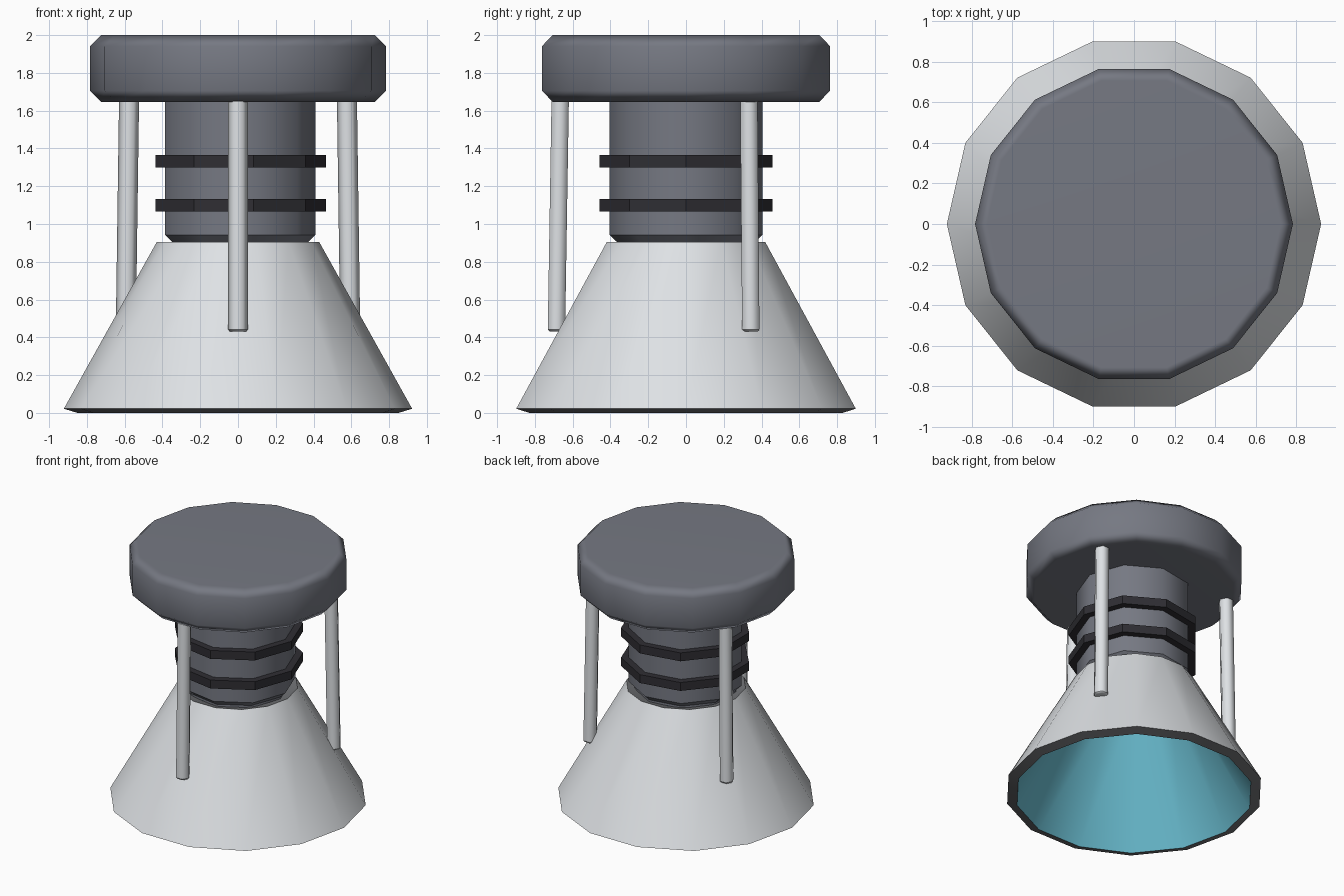
import bpy, bmesh, math
from mathutils import Vector

if "Cube" in bpy.data.objects:
    bpy.data.objects.remove(bpy.data.objects["Cube"])


def mat(name, rgb):
    m = bpy.data.materials.new(name)
    m.diffuse_color = (*rgb, 1)
    m.use_nodes = True
    m.node_tree.nodes["Principled BSDF"].inputs["Base Color"].default_value = m.diffuse_color
    return m


slate = mat("slate_grey", (0.18, 0.19, 0.225))
light = mat("light_grey", (0.73, 0.755, 0.78))
rim = mat("rim_grey", (0.16, 0.165, 0.175))
dark = mat("dark_grey", (0.028, 0.027, 0.033))
teal = mat("teal", (0.15, 0.53, 0.66))


def lathe(name, profile, sides, mats, smooth, closed=False, ring_mats=None,
          sharp_rings=()):
    """Revolve (radius, z) points; open profiles get end caps."""
    bm = bmesh.new()
    rings = [[bm.verts.new((r * math.cos(math.tau * i / sides),
                            r * math.sin(math.tau * i / sides), z))
              for i in range(sides)] for r, z in profile]
    count = len(rings) if closed else len(rings) - 1
    for k in range(count):
        a, b = rings[k], rings[(k + 1) % len(rings)]
        for i in range(sides):
            j = (i + 1) % sides
            f = bm.faces.new((a[i], a[j], b[j], b[i]))
            f.material_index = ring_mats[k] if ring_mats else 0
    if not closed:
        bm.faces.new(rings[0][::-1])
        bm.faces.new(rings[-1])
    for k in sharp_rings:
        for i in range(sides):
            bm.edges.get((rings[k][i], rings[k][(i + 1) % sides])).smooth = False
    bmesh.ops.recalc_face_normals(bm, faces=bm.faces)
    me = bpy.data.meshes.new(name)
    bm.to_mesh(me)
    bm.free()
    for m in mats:
        me.materials.append(m)
    ob = bpy.data.objects.new(name, me)
    bpy.context.collection.objects.link(ob)
    bpy.ops.object.select_all(action='DESELECT')
    ob.select_set(True)
    bpy.context.view_layer.objects.active = ob
    bpy.ops.object.shade_smooth_by_angle(angle=math.radians(smooth),
                                         keep_sharp_edges=True)
    # Keep large faces flat and let the chamfers carry the shading
    if not closed:
        wn = ob.modifiers.new("weighted_normals", 'WEIGHTED_NORMAL')
        wn.keep_sharp = True
    return ob


# Flared bell: thick shell with grey rims and teal lining
lathe("bell", [(0.922, 0.022), (0.43, 0.905), (0.34, 0.88), (0.85, 0.0)], 14,
      [light, teal, rim], 40, closed=True, ring_mats=[0, 2, 1, 2])

# Neck column with crisp chamfered foot
lathe("neck", [(0.368, 0.885), (0.368, 0.902), (0.411, 0.943), (0.411, 1.66)],
      9, [slate], 50, sharp_rings=(1, 2))

# Two bands around the neck
for i, z in enumerate((1.067, 1.3)):
    lathe(f"neck_band_{i + 1}", [(0.465, z), (0.465, z + 0.066),
                                 (0.40, z + 0.066), (0.40, z)],
          9, [dark], 30, closed=True)

# Chamfered top disc
lathe("top_disc", [(0.724, 1.647), (0.783, 1.706), (0.783, 1.941), (0.724, 2.0)],
      14, [slate], 50)

# Three slightly splayed struts
for i in range(3):
    a = math.radians(-90 + 120 * i)
    out = Vector((math.cos(a), math.sin(a), 0))
    foot = out * 0.686 + Vector((0, 0, 0.43))
    head = out * 0.666 + Vector((0, 0, 1.66))
    axis = head - foot
    n = axis.length
    rod = lathe(f"strut_{i + 1}", [(0.042, 0), (0.053, 0.012), (0.053, n - 0.012),
                                   (0.042, n)], 6, [light], 65, sharp_rings=(1, 2))
    rod.location = foot
    rod.rotation_mode = 'QUATERNION'
    rod.rotation_quaternion = Vector((0, 0, 1)).rotation_difference(axis)
